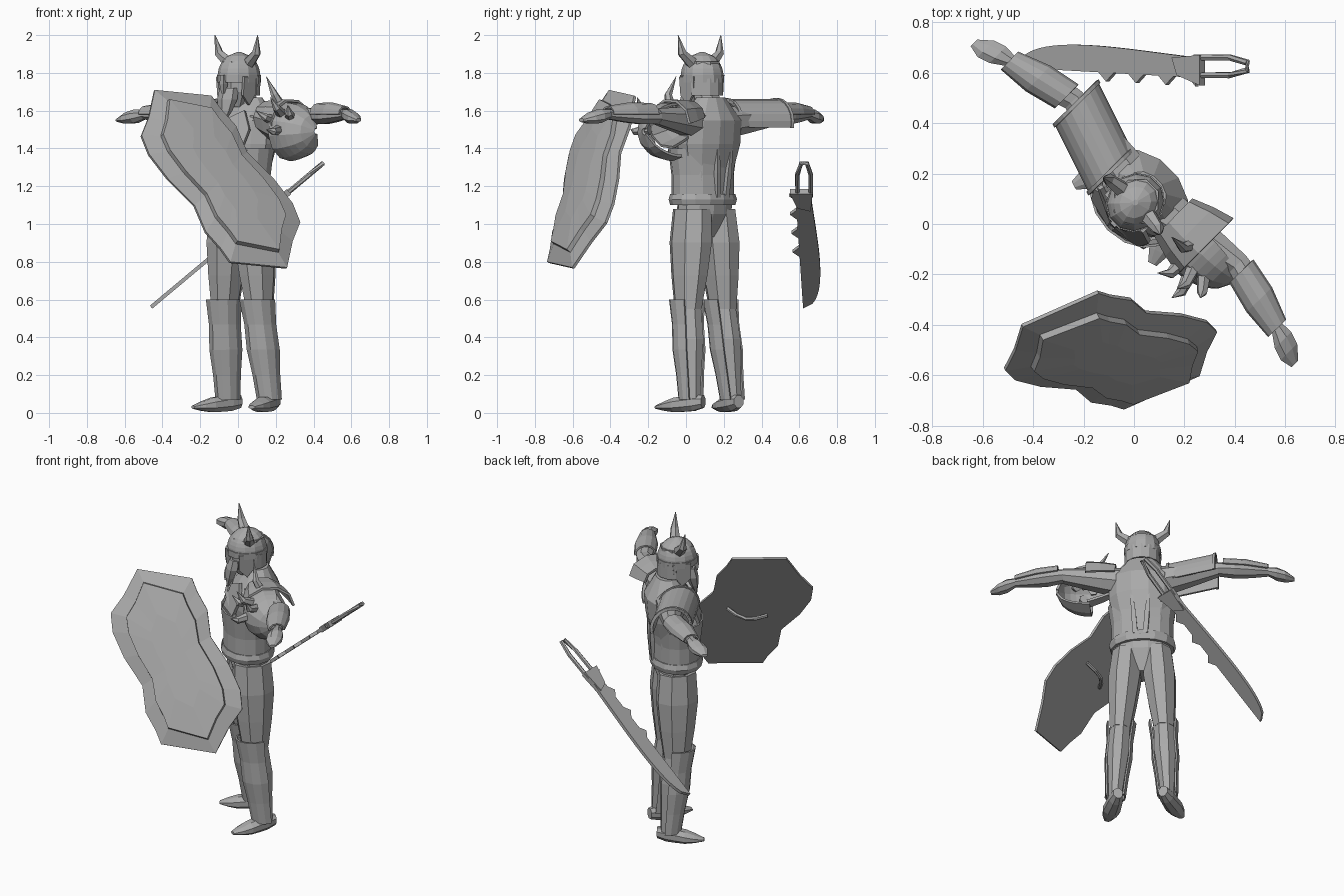
import bpy, bmesh
from math import sin, cos, pi, radians
from mathutils import Vector, Matrix

cube = bpy.data.objects.get("Cube")
if cube:
    bpy.data.objects.remove(cube)

material = bpy.data.materials.new("weathered grey")
material.use_nodes = True
grey = (.4, .4, .4, 1)
material.diffuse_color = grey
material.node_tree.nodes["Principled BSDF"].inputs["Base Color"].default_value = grey

# The warrior is turned away from the world axes; the loose gear is not
BODY = Matrix.Translation((.03, .11, 0)) @ Matrix.Rotation(-pi / 4, 4, 'Z')
WORLD = Matrix.Identity(4)
PLANES = {'x': (1, 2), 'y': (0, 2), 'z': (0, 1)}


def finish(name, bm, matrix, thick=0):
    bmesh.ops.transform(bm, matrix=matrix, verts=bm.verts)
    bmesh.ops.recalc_face_normals(bm, faces=bm.faces)
    mesh = bpy.data.meshes.new(name)
    bm.to_mesh(mesh)
    bm.free()
    mesh.materials.append(material)
    part = bpy.data.objects.new(name, mesh)
    bpy.context.collection.objects.link(part)
    if thick:
        solid = part.modifiers.new("thickness", 'SOLIDIFY')
        solid.thickness, solid.offset = thick, 0


def skin(name, rings, matrix=BODY, closed=True, thick=0):
    """Bridge rings of points; closed rings also get end caps."""
    bm = bmesh.new()
    loops = [[bm.verts.new(point) for point in ring] for ring in rings]
    count = len(loops[0])
    for lower, upper in zip(loops, loops[1:]):
        for i in range(count if closed else count - 1):
            j = (i + 1) % count
            bm.faces.new((lower[i], lower[j], upper[j], upper[i]))
    if closed:
        bm.faces.new(loops[0])
        bm.faces.new(loops[-1])
    finish(name, bm, matrix, thick)


def limb(name, start, end, widths, flat=1, axis='z', sides=8, arc=None, side=1, thick=0, matrix=BODY):
    """Evenly spaced elliptic sections from start to end; an arc makes an open shell."""
    u, v = PLANES[axis]
    first, last = flat if isinstance(flat, tuple) else (flat, flat)
    low, high = (radians(a) for a in arc) if arc else (pi / sides, 2 * pi + pi / sides)
    rings = []
    for k, width in enumerate(widths):
        t = k / (len(widths) - 1)
        ring = []
        for i in range(sides + 1 if arc else sides):
            angle = low + (high - low) * i / sides
            point = Vector(start).lerp(Vector(end), t)
            point[u] += width * cos(angle)
            point[v] += width * sin(angle) * (first + (last - first) * t)
            point.x *= side
            ring.append(point)
        rings.append(ring)
    skin(name, rings, matrix, not arc, thick)


def tube(name, points, radii, sides=6, matrix=BODY):
    points = [Vector(p) for p in points]
    rings = []
    for i, point in enumerate(points):
        tangent = points[min(i + 1, len(points) - 1)] - points[max(i - 1, 0)]
        turn = Vector((0, 0, 1)).rotation_difference(tangent)
        angles = [2 * pi * k / sides for k in range(sides)]
        rings.append([point + turn @ Vector((cos(a), sin(a), 0)) * radii[i] for a in angles])
    skin(name, rings, matrix)


def spike(name, base, tip, radius, bend):
    """Curved horn that tapers to a point."""
    middle = (Vector(base) + Vector(tip)) / 2 + Vector(bend)
    tube(name, [base, middle, tip], [radius, radius * .7, radius * .05])


def plate(name, outline, place, thick, matrix=BODY):
    bm = bmesh.new()
    bm.faces.new([bm.verts.new(place(a, b)) for a, b in outline])
    finish(name, bm, matrix, thick)


def dome(radius, steps=6):
    return [radius * (1 - (i / steps) ** 2) ** .5 for i in range(steps)] + [radius * .1]


# Torso, cuirass and belt
limb("torso", (0, -.03, .93), (0, .03, 1.67), [.1, .17, .17, .17, .2, .2, .09], flat=.7, sides=12)
limb("neck", (0, .02, 1.6), (0, -.02, 1.76), [.09, .07, .07], sides=8)
limb("cuirass", (0, -.03, 1.12), (0, -.03, 1.4), [.18, .18, .2], flat=.78,
     sides=14, arc=(-256, 76), thick=.01)
limb("belt", (0, -.03, 1.1), (0, -.03, 1.16), [.19, .2, .19], flat=.8, sides=14)

# Joints of the left half, mirrored for the right
HIP, KNEE, ANKLE = (.09, -.02, 1.08), (.13, -.01, .55), (.155, .04, .07)
SHOULDER, ELBOW, WRIST = (.12, .02, 1.54), (.46, .08, 1.57), (.75, .01, 1.58)
FINGERS = (.9, -.04, 1.55)
for side, word in ((1, "left"), (-1, "right")):
    # Legs, greaves and feet turned outward
    limb(word + "_thigh", HIP, KNEE, [.09, .1, .085, .064], flat=1.3, side=side)
    limb(word + "_shin", KNEE, ANKLE, [.064, .07, .055, .042], flat=1.25, side=side)
    limb(word + "_greave", (.125, -.02, .6), ANKLE, [.085, .075, .078, .065, .058], flat=1.2,
         arc=(150, 390), side=side, thick=.01)
    turned = (BODY @ Matrix.Translation((ANKLE[0] * side, ANKLE[1], 0))
              @ Matrix.Rotation(radians(18) * side, 4, 'Z'))
    limb(word + "_foot", (0, .07, .06), (0, -.21, .03), [.03, .045, .05, .055, .045, .02],
         flat=(1.2, .45), axis='y', matrix=turned)
    # Arms, hands and bracers
    limb(word + "_upper_arm", SHOULDER, ELBOW, [.1, .085, .068, .05], flat=.9, axis='x', side=side)
    limb(word + "_forearm", ELBOW, WRIST, [.05, .06, .05, .034], flat=.8, axis='x', side=side)
    limb(word + "_hand", WRIST, FINGERS, [.03, .05, .05, .02], flat=(.9, .5), axis='x', side=side)
    limb(word + "_bracer", (.49, .07, 1.58), WRIST, [.062, .066, .045], flat=.9, axis='x',
         sides=6, arc=(0, 180), side=side, thick=.01)
    # Horns, cheek guards, chest plates and back tabs
    spike(word + "_horn", (.07 * side, -.035, 1.85), (.16 * side, -.055, 2), .035, (.025 * side, 0, -.02))
    plate(word + "_cheek_guard", [(-.1, 1.78), (.01, 1.78), (0, 1.7), (-.05, 1.63), (-.1, 1.68)],
          lambda y, z: (side * (z * .1 - .078), y, z), .015)
    plate(word + "_chest_plate", [(.01, 1.42), (.13, 1.4), (.15, 1.5), (.1, 1.6), (.02, 1.56)],
          lambda x, z: (side * x, .3 * (x + z) - .6, z), .02)
    limb(word + "_back_tab", (.03, .11, 1.14), (.05, .13, 1.4), [.02, .02, .01], sides=4, side=side)
tube("chest_strap", [(-.14, -.09, 1.62), (0, -.15, 1.5), (.15, -.13, 1.38)], [.015, .02, .015], sides=4)

# Head, helmet and beard
limb("head", (0, -.05, 1.62), (0, -.03, 1.86), [.04, .08, .09, .09], flat=1.1)
limb("helmet", (0, -.035, 1.78), (0, -.035, 1.91), dome(.108), flat=1.1, sides=12)
limb("helmet_band", (0, -.035, 1.75), (0, -.035, 1.79), [.11, .112], flat=1.1, sides=12)
limb("neck_guard", (0, -.035, 1.77), (0, -.03, 1.68), [.105, .1], flat=1.1, sides=6, arc=(10, 170), thick=.01)
limb("nose_guard", (0, -.15, 1.79), (0, -.15, 1.69), [.018, .022, .012], sides=4)
limb("beard", (0, -.11, 1.72), (0, -.15, 1.54), [.06, .065, .045, .01], flat=.6, sides=6)

# Left shoulder: spiked dome under an upper plate
limb("left_shoulder_dome", (.3, .04, 1.49), (.5, .04, 1.49), dome(.15), axis='x', arc=(75, 300), thick=.014)
limb("left_shoulder_plate", (.15, .03, 1.56), (.32, .04, 1.53), [.1, .13, .15], flat=.85, axis='x',
     arc=(0, 280), thick=.014)
center = Vector((.33, .04, 1.5))
for tip in ((.2, -.03, 1.78), (.36, -.16, 1.67), (.45, -.12, 1.63), (.26, -.17, 1.6), (.37, -.2, 1.5)):
    base = center + (Vector(tip) - center).normalized() * .12
    spike("shoulder_spike", base, tip, .03, (.02, -.02, -.01))

# Right shoulder: half-pipe guard with two rims
inner, outer = Vector((.15, -.02, 1.54)), Vector((.45, .08, 1.54))
for name, start, end, width in (("guard", 0, 1, .115), ("inner_rim", 0, .05, .122), ("outer_rim", .95, 1, .122)):
    limb("right_shoulder_" + name, inner.lerp(outer, start), inner.lerp(outer, end), [width, width],
         axis='x', sides=12, arc=(-15, 195), side=-1, thick=.012)

# Shield: outline repeats after half a turn, with a raised inner panel
half = [(-.42, .23), (-.38, .33), (-.35, .47), (-.05, .44), (0, .37),
        (.08, .28), (.14, .14), (.28, 0), (.38, -.13)]
edge = [Vector(p) for p in half] + [-Vector(p) for p in half]
along = Vector((.55, -.83)).normalized()
normal = Vector((.5, -1, .58)).normalized()


def on_shield(flat_point, lift):
    x, z = flat_point + Vector((-.09, 1.24))
    return Vector((x, .5 * x + .58 * z - 1.18, z)) + normal * lift


def shield_ring(length, breadth, lift):
    spine = [along * p.dot(along) for p in edge]
    return [on_shield(s * length + (p - s) * breadth, lift) for p, s in zip(edge, spine)]


skin("shield", [shield_ring(1, 1, -.015), shield_ring(1, 1, 0), shield_ring(.85, .7, .025),
                shield_ring(.84, .69, .05), shield_ring(.5, .3, .06)], WORLD)
arch = [(i / 4 - .5, -.02 - .05 * sin(pi * i / 4)) for i in range(5)]
tube("shield_handle", [on_shield(Vector((.2, .04)) * a, lift) for a, lift in arch], [.012] * 5, matrix=WORLD)


# Sword: toothed blade on a slanted plane, with a looped grip
def on_blade(x, y):
    return (x, y, .945 + x * .837)


steps = 24
back, teeth = [], []
for i in range(steps + 1):
    t = i / steps
    x = .71 * t - .46
    back.append((x, .62 + .08 * sin(pi * t ** .5) + .04 * t))
    bite = .035 if i > steps / 3 and i % 4 == 0 else 0
    teeth.append((x, .62 - .04 * t - bite))
plate("sword_blade", back + teeth[:0:-1], on_blade, .02, WORLD)
plate("sword_guard", [(.16, .66), (.27, .67), (.27, .55), (.18, .59)], on_blade, .035, WORLD)
loop = [(.24, .66), (.38, .66), (.45, .64), (.45, .61), (.38, .59), (.24, .59)]
tube("sword_grip", [on_blade(*p) for p in loop], [.013] * len(loop), matrix=WORLD)
